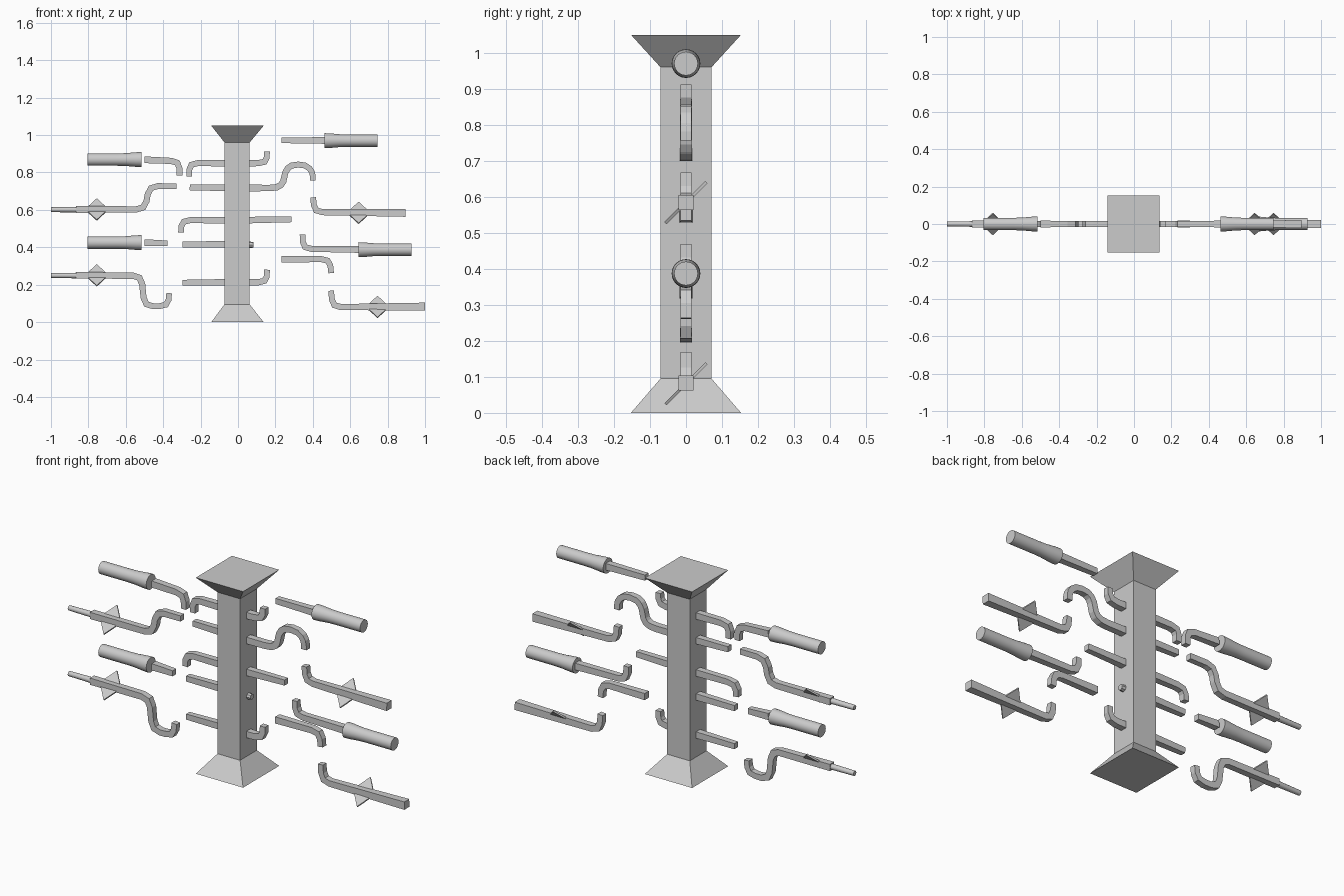
import bpy, bmesh, math
from mathutils import Vector

if "Cube" in bpy.data.objects:
    bpy.data.objects.remove(bpy.data.objects["Cube"])


def finish(name, bm):
    bmesh.ops.recalc_face_normals(bm, faces=bm.faces)
    me = bpy.data.meshes.new(name)
    bm.to_mesh(me)
    bm.free()
    ob = bpy.data.objects.new(name, me)
    bpy.context.collection.objects.link(ob)
    return ob


def loft(name, rings):
    bm = bmesh.new()
    loops = [[bm.verts.new(p) for p in r] for r in rings]
    n = len(loops[0])
    for a, b in zip(loops, loops[1:]):
        for i in range(n):
            j = (i + 1) % n
            bm.faces.new((a[i], a[j], b[j], b[i]))
    bm.faces.new(loops[0])
    bm.faces.new(loops[-1])
    return finish(name, bm)


def rounded(corners, r=0.045, steps=2):
    # replace each inner corner of a polyline by a short faceted bend
    pts = [Vector(c) for c in corners]
    out = [pts[0]]
    for a, p, b in zip(pts, pts[1:], pts[2:]):
        d1, d2 = a - p, b - p
        s = p + d1.normalized() * min(r, d1.length * 0.48)
        e = p + d2.normalized() * min(r, d2.length * 0.48)
        for k in range(steps + 1):
            t = k / steps
            out.append(s * (1 - t) ** 2 + p * 2 * t * (1 - t) + e * t * t)
    return out + [pts[-1]]


def bar(name, corners, h0=0.015, h1=0.018):
    # square bar swept along an (x, z) path, tapering from h0 to h1
    pts = rounded(corners)
    dist = [0]
    for a, b in zip(pts, pts[1:]):
        dist.append(dist[-1] + (b - a).length)
    rings = []
    for i, p in enumerate(pts):
        d_in = (p - pts[i - 1]).normalized() if i else (pts[1] - p).normalized()
        d_out = (pts[i + 1] - p).normalized() if i < len(pts) - 1 else d_in
        t = (d_in + d_out).normalized()
        n = Vector((-t.y, t.x))
        h = h0 + (h1 - h0) * dist[i] / dist[-1]
        m = h / max(t.dot(d_in), 0.5)
        rings.append([(p.x + n.x * m * s, h * q, p.y + n.y * m * s)
                      for s, q in ((-1, -1), (1, -1), (1, 1), (-1, 1))])
    return loft(name, rings)


def turned(name, profile, z, sides=24):
    # round part about a horizontal axis, profile of (x, radius)
    rings = [[(x, r * math.cos(a), z + r * math.sin(a))
              for a in (2 * math.pi * k / sides for k in range(sides))]
             for x, r in profile]
    ob = loft(name, rings)
    bpy.context.view_layer.objects.active = ob
    ob.select_set(True)
    bpy.ops.object.shade_smooth_by_angle(angle=math.radians(35))
    ob.select_set(False)
    return ob


def grip(name, x_in, x_out, z):
    d = x_out - x_in
    turned(name, [(x_in, 0.04), (x_in + d * .1, 0.039), (x_in + d * .3, 0.034),
                  (x_in + d * .45, 0.033), (x_out, 0.033)], z)


def diamond(name, x, z):
    # thin square plate leaning 45 degrees about the bar
    t, k = 0.003, 0.057
    rings = [[(x + a * 0.062, b * k - s * t, z + b * k + s * t)
              for a, b in ((1, 0), (0, 1), (-1, 0), (0, -1))] for s in (-1, 1)]
    loft(name, rings)


# Central post with flared base and cap
def square(cx, hx, hy, z):
    return [(cx + a * hx, b * hy, z) for a, b in ((-1, -1), (1, -1), (1, 1), (-1, 1))]


loft("post", [square(-.003, .14, .153, 0), square(-.005, .067, .071, .095),
              square(-.005, .067, .071, .96), square(-.003, .14, .153, 1.05)])

# Stubs attached to the post
X = -0.02
bar("stub_left_1", [(-.26, .778), (-.26, .85), (X, .85)])
bar("stub_right_1", [(.155, .912), (.153, .85), (.02, .85)])
bar("stub_left_2", [(-.258, .72), (X, .717)])
bar("stub_right_2", [(.40, .757), (.40, .80), (.365, .842), (.28, .842), (.25, .80),
                     (.245, .75), (.215, .717), (.02, .717)])
bar("stub_left_3", [(-.305, .479), (-.30, .545), (X, .545)])
bar("stub_right_3", [(.286, .549), (.02, .545)])
bar("stub_left_4", [(-.297, .415), (X, .417)])
turned("stub_right_4", [(.02, .018), (.065, .017), (.083, .015)], .413, 8)
bar("stub_left_5", [(-.297, .211), (X, .213)])
bar("stub_right_5", [(.155, .28), (.153, .213), (.02, .213)])

# Loose grips with their shafts
bar("grip_shaft_left_top", [(-.313, .783), (-.313, .86), (-.50, .868)])
grip("grip_left_top", -.516, -.805, .869)
bar("grip_shaft_left_low", [(-.377, .421), (-.50, .425)])
grip("grip_left_low", -.516, -.805, .425)
bar("grip_shaft_right_top", [(.233, .972), (.48, .971)])
grip("grip_right_top", .463, .746, .97)
bar("grip_shaft_right_low", [(.345, .468), (.348, .392), (.66, .388)])
grip("grip_right_low", .645, .928, .387)

# Loose bars carrying a diamond plate
bar("diamond_bar_left_top", [(-.33, .727), (-.475, .727), (-.497, .603), (-.865, .602)])
turned("peg_left_top", [(-.86, .015), (-1, .013)], .601, 12)
diamond("diamond_left_top", -.755, .602)
bar("diamond_bar_left_low", [(-.368, .155), (-.375, .085), (-.50, .085),
                             (-.517, .248), (-.865, .25)])
turned("peg_left_low", [(-.86, .015), (-1, .013)], .249, 12)
diamond("diamond_left_low", -.755, .25)
bar("diamond_bar_right_top", [(.402, .667), (.408, .588), (.896, .584)], .015, .021)
diamond("diamond_right_top", .645, .584)
bar("diamond_bar_right_low", [(.498, .168), (.505, .08), (1, .083)], .015, .021)
diamond("diamond_right_low", .746, .081)

# Loose connector
bar("connector", [(.233, .336), (.49, .337), (.498, .262)], .018, .015)
